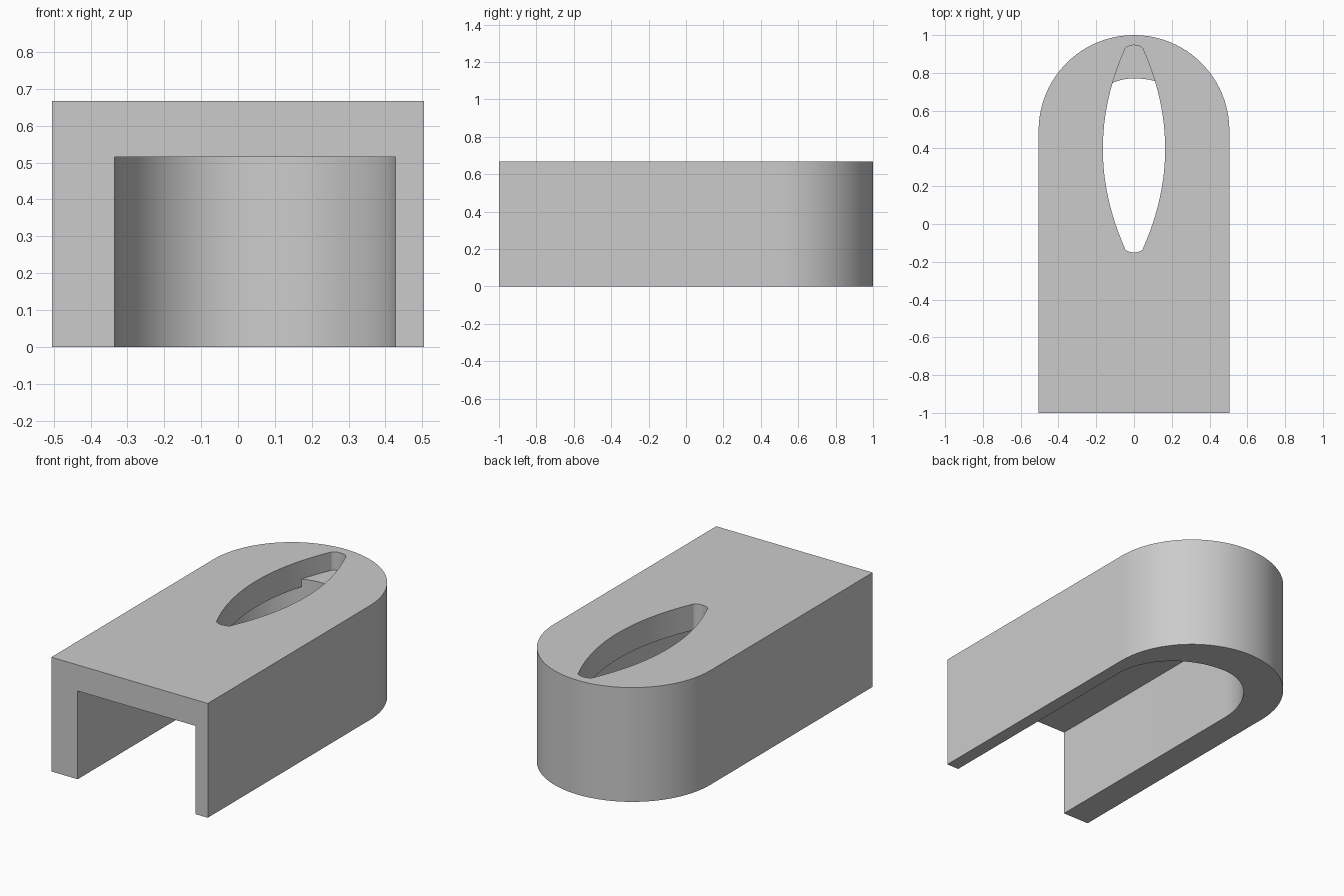
import bpy
import math

default = bpy.data.objects.get("Cube")
if default:
    bpy.data.objects.remove(default, do_unlink=True)

grey = bpy.data.materials.new("plain_grey")
grey.use_nodes = True
grey.diffuse_color = (0.6, 0.6, 0.6, 1)
grey.node_tree.nodes["Principled BSDF"].inputs["Base Color"].default_value = (0.6, 0.6, 0.6, 1)


def prism(name, outline, z0, z1):
    """Extrude a counter-clockwise outline between two heights."""
    n = len(outline)
    verts = [(x, y, z) for z in (z0, z1) for x, y in outline]
    faces = [tuple(reversed(range(n))), tuple(range(n, 2 * n))]
    faces += [(i, (i + 1) % n, n + (i + 1) % n, n + i) for i in range(n)]
    mesh = bpy.data.meshes.new(name)
    mesh.from_pydata(verts, [], faces)
    mesh.materials.append(grey)
    obj = bpy.data.objects.new(name, mesh)
    bpy.context.collection.objects.link(obj)
    return obj


def cut(target, cutter):
    """Subtract the cutter and discard it."""
    mod = target.modifiers.new("cut", "BOOLEAN")
    mod.operation = "DIFFERENCE"
    mod.solver = "EXACT"
    mod.object = cutter
    bpy.context.view_layer.objects.active = target
    bpy.ops.object.modifier_apply(modifier=mod.name)
    bpy.data.objects.remove(cutter, do_unlink=True)


def round_end(right, left, y, depth, steps=48):
    """Half-oval from +x to -x, with its own half-width on each side."""
    points = []
    for i in range(steps + 1):
        a = math.pi * i / steps
        c = math.cos(a)
        points.append((c * (right if c > 0 else left), y + depth * math.sin(a)))
    return points


# Outer shell: square front, round back
W = 0.505
shell = prism("cover_shell", [(-W, -1), (W, -1)] + round_end(W, W, 0.495, 0.505), 0, 0.667)

# Off-centre channel, open at the front and bottom
RIGHT, LEFT = 0.427, 0.335
arc = round_end(RIGHT, LEFT, 0.375, 0.4)
cut(shell, prism("channel_cutter", [(-LEFT, -1.2), (RIGHT, -1.2)] + arc, -0.2, 0.515))

# Pointed slot with small rounded tips
MID, HALF, TIP = 0.398, 0.522, 0.05
side = []
for i in range(25):
    t = -1 + i / 12
    side.append((0.165 - (0.165 - TIP) * t * t, MID + HALF * t))
cap = [(TIP * math.cos(math.pi * i / 8), MID + HALF + 0.027 * math.sin(math.pi * i / 8))
       for i in range(1, 8)]
half = side + cap
slot = half + [(-x, 2 * MID - y) for x, y in half]
slot_cutter = prism("slot_cutter", slot, 0.5, 0.8)

# Ledge left inside the slot behind the channel
ledge = [(x, y - 0.004) for x, y in arc if abs(x) < 0.3]
ledge = [(-0.3, 1.2), ledge[-1]] + ledge[-2::-1] + [(0.3, 1.2)]
cut(slot_cutter, prism("ledge_cutter", ledge, 0.4, 0.56))
cut(shell, slot_cutter)

# Smooth round walls, sharp edges
bpy.ops.object.select_all(action="DESELECT")
shell.select_set(True)
bpy.context.view_layer.objects.active = shell
bpy.ops.object.shade_smooth_by_angle(angle=math.radians(30))
